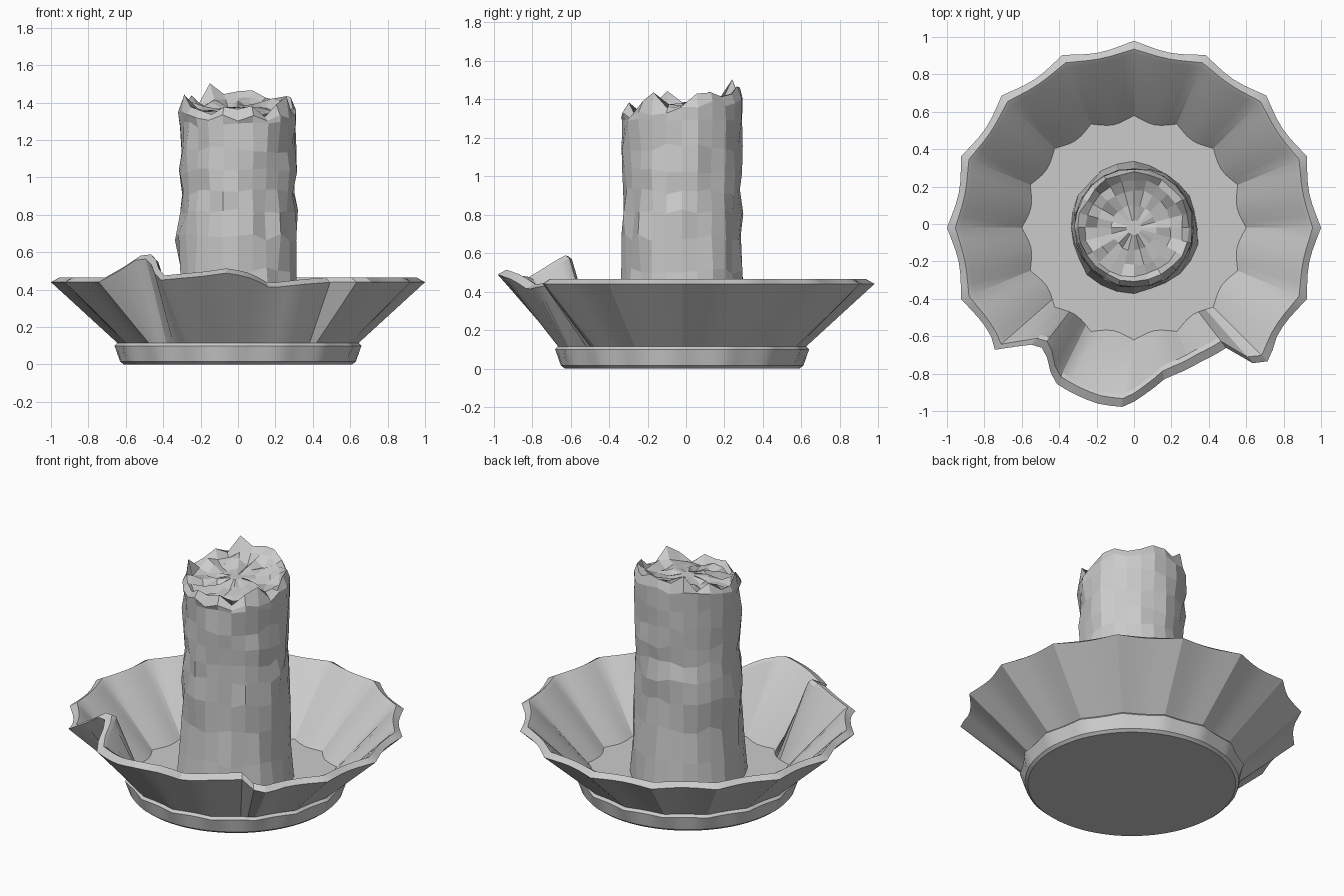
import bpy, bmesh, math, random

if "Cube" in bpy.data.objects:
    bpy.data.objects.remove(bpy.data.objects["Cube"])

random.seed(4)
CY = -0.02  # shared axis of dish and column


def lerp_table(table, x):
    """Piecewise-linear lookup in rows of (x, values...); None outside."""
    for a, b in zip(table, table[1:]):
        if a[0] <= x <= b[0]:
            t = (x - a[0]) / (b[0] - a[0])
            return [p + (q - p) * t for p, q in zip(a[1:], b[1:])]
    return None


def build(name, rings, smooth=None):
    """Skin a list of equal-length vertex rings, capping both ends."""
    bm = bmesh.new()
    vs = [[bm.verts.new(p) for p in ring] for ring in rings]
    n = len(vs[0])
    for lo, hi in zip(vs, vs[1:]):
        for i in range(n):
            j = (i + 1) % n
            bm.faces.new((lo[i], lo[j], hi[j], hi[i]))
    bm.faces.new(vs[0][::-1])
    bm.faces.new(vs[-1])
    bmesh.ops.recalc_face_normals(bm, faces=bm.faces)
    me = bpy.data.meshes.new(name)
    bm.to_mesh(me)
    bm.free()
    ob = bpy.data.objects.new(name, me)
    bpy.context.collection.objects.link(ob)
    if smooth:
        bpy.context.view_layer.objects.active = ob
        ob.select_set(True)
        bpy.ops.object.shade_smooth_by_angle(angle=math.radians(smooth))
        ob.select_set(False)
    return ob


# Fluted dish: 16 flutes with outward cusps, rim broken at the front
# damage rows: angle in degrees, outer rim radius, rim height offset
DAMAGE = [(-142, 0.97, 0), (-137, 1.0, 0), (-134, 0.85, 0.09), (-131, 0.83, 0.12),
          (-126, 0.80, 0.125), (-121, 0.88, 0.06), (-117, 0.93, 0.01),
          (-102, 0.96, 0.03), (-93, 0.96, 0.05), (-85, 0.88, 0.02),
          (-78, 0.82, -0.03), (-63, 0.80, -0.01), (-52, 0.81, 0.0),
          (-49, 0.96, 0.0), (-45, 1.01, 0.0), (-40, 0.98, 0)]
FLUTES, SUB = 16, 6
# profile rows: radius, height, flute depth, share of the damage
PROFILE = [(0.61, 0.0, 0, 0), (0.63, 0.015, 0.005, 0), (0.66, 0.10, 0.03, 0),
           (0.645, 0.115, 0.03, 0), (1.0, 0.44, 0.045, 1), (0.955, 0.465, 0.035, 1),
           (0.93, 0.45, 0.03, 1), (0.60, 0.095, 0.065, 0)]
rings = []
for r, z, depth, w in PROFILE:
    ring = []
    for i in range(FLUTES * SUB):
        deg = -180 + 360 * i / (FLUTES * SUB)
        rad = r * (1 - depth * math.sin(math.pi * (i % SUB) / SUB))
        h = z
        hit = lerp_table(DAMAGE, deg)
        if hit and w:
            rad = hit[0] - (1.0 - r)
            h += hit[1]
        a = math.radians(deg)
        ring.append((rad * math.cos(a), CY + rad * math.sin(a), h))
    rings.append(ring)
build("fluted_dish", rings, 24)

# Rough column: faceted shaft, jagged sloping rim, crumbled hollow top
SIDES = 24
SHAFT = [(0.09, 0.345), (0.30, 0.325), (0.50, 0.312), (0.68, 0.312), (0.82, 0.308),
         (0.92, 0.302), (1.03, 0.308), (1.15, 0.31), (1.28, 0.312)]
rings = []
for z, r in SHAFT:
    ring = []
    for i in range(SIDES):
        a = 2 * math.pi * i / SIDES
        rad = r + random.uniform(-0.013, 0.013)
        # chips standing out on the left and dents near the front
        if 0.6 < z < 0.75 and i in (12, 13):
            rad += 0.025
        if 0.6 < z < 0.85 and i in (20,):
            rad -= 0.025
        h = z + (random.uniform(-0.02, 0.02) if z > 0.1 else 0)
        ring.append((rad * math.cos(a), CY + rad * math.sin(a), h))
    rings.append(ring)

# rows: radius, mean height, slope toward the back, roughness
CROWN = [(0.315, 1.355, 0.12, 0.02), (0.295, 1.39, 0.15, 0.035), (0.26, 1.37, 0.15, 0.025),
         (0.20, 1.365, 0.12, 0.025), (0.12, 1.365, 0.10, 0.02), (0.04, 1.375, 0, 0.002)]
PEAKS = {8: 0.06, 4: 0.03, 13: 0.04, 22: 0.04}
for k, (r, z, slope, rough) in enumerate(CROWN):
    ring = []
    for i in range(SIDES):
        a = 2 * math.pi * i / SIDES
        rad = r + random.uniform(-0.3, 0.3) * rough
        y = rad * math.sin(a)
        h = z + slope * y + random.uniform(-1, 1) * rough
        if k == 1:
            h += PEAKS.get(i, 0)
        ring.append((rad * math.cos(a), CY + y, h))
    rings.append(ring)
build("broken_column", rings)
